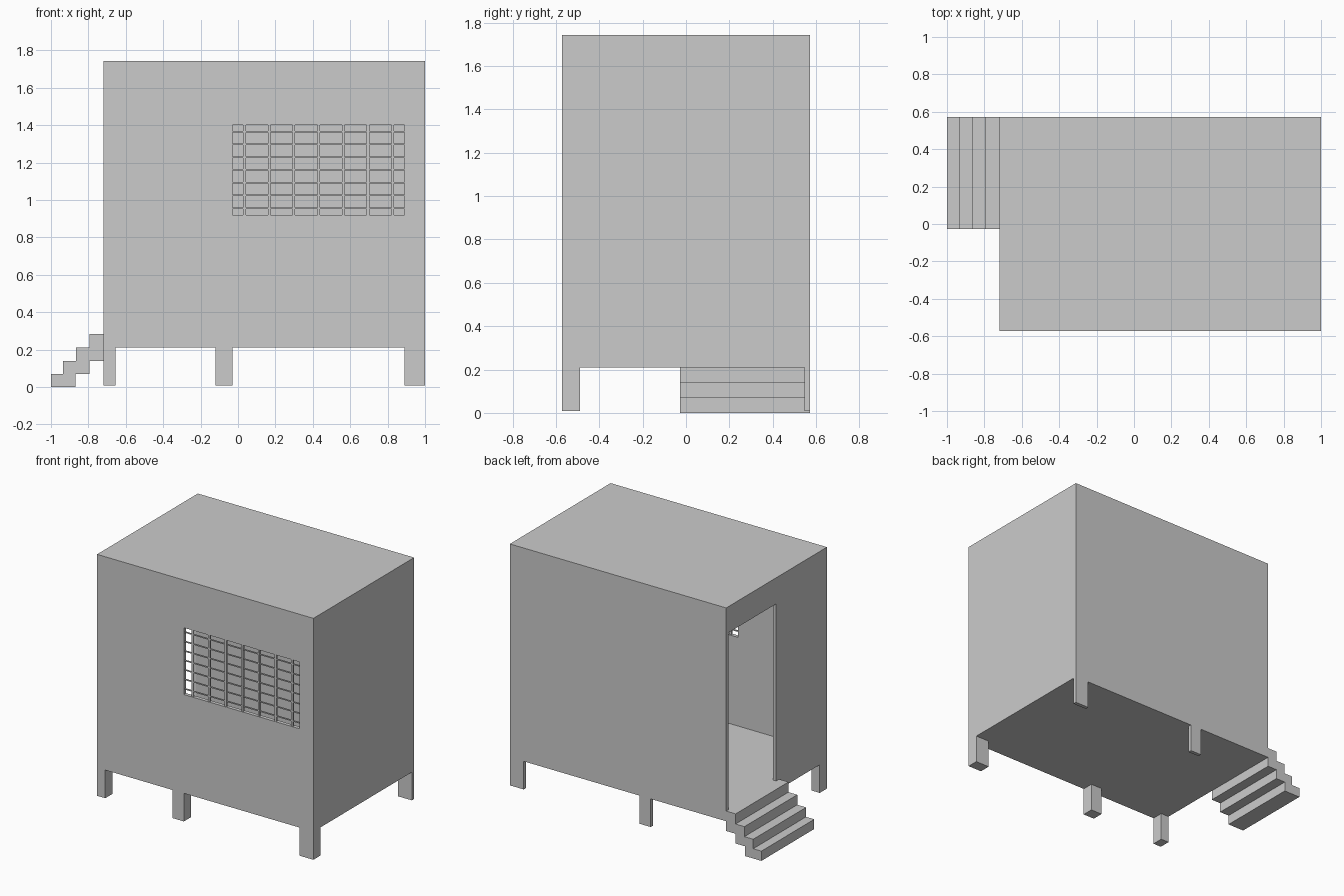
import bpy
import bmesh

if "Cube" in bpy.data.objects:
    bpy.data.objects.remove(bpy.data.objects["Cube"])

X0, X1 = -0.72, 1.0      # cabin extents
Y = 0.572
Z0, Z1 = 0.21, 1.743     # underside and roof
FLOOR, T = 0.283, 0.026  # floor level and wall thickness


def add_box(bm, x, y, z):
    """Add an axis-aligned box from (min, max) pairs."""
    verts = bmesh.ops.create_cube(bm, size=1)["verts"]
    for v in verts:
        v.co = [r[0] if c < 0 else r[1] for c, r in zip(v.co, (x, y, z))]


def finish(name, bm):
    bmesh.ops.recalc_face_normals(bm, faces=bm.faces)
    mesh = bpy.data.meshes.new(name)
    bm.to_mesh(mesh)
    bm.free()
    ob = bpy.data.objects.new(name, mesh)
    bpy.context.collection.objects.link(ob)
    return ob


def box(name, x, y, z):
    bm = bmesh.new()
    add_box(bm, x, y, z)
    return finish(name, bm)


# Cabin shell: solid block with the room, door and window cut out
cabin = box("cabin_shell", (X0, X1), (-Y, Y), (Z0, Z1))
cutters = [
    box("room_cutter", (X0 + T, X1 - T), (-Y + T, Y - T), (FLOOR, Z1 - T)),
    box("door_cutter", (X0 - 0.1, X0 + 0.1), (0.005, Y - T), (FLOOR, 1.555)),
    box("window_cutter", (-0.03, 0.89), (-Y - 0.1, -Y + 0.1), (0.92, 1.40)),
]
bpy.context.view_layer.objects.active = cabin
for cutter in cutters:
    mod = cabin.modifiers.new(cutter.name, "BOOLEAN")
    mod.operation = "DIFFERENCE"
    mod.solver = "EXACT"
    mod.object = cutter
    bpy.ops.object.modifier_apply(modifier=mod.name)
    bpy.data.objects.remove(cutter)

# Window grille: upright and level bars
bm = bmesh.new()
for i in range(7):
    x = 0.035 + i * 0.132
    add_box(bm, (x - 0.007, x + 0.007), (-Y + 0.004, -Y + 0.018), (0.92, 1.40))
for i in range(7):
    z = 0.957 + i * 0.068
    add_box(bm, (-0.03, 0.89), (-Y + 0.008, -Y + 0.015), (z - 0.004, z + 0.004))
finish("window_grille", bm)

# Legs: deep posts in front, thin posts behind (the stairs carry the last corner)
front, back, height = (-Y, -0.49), (Y - T, Y), (0.008, Z0)
left, middle, right = (X0, -0.655), (-0.12, -0.03), (0.89, X1)
box("front_left_leg", left, front, height)
box("front_middle_leg", middle, front, height)
box("front_right_leg", right, front, height)
box("back_middle_leg", middle, back, height)
box("back_right_leg", right, back, height)

# Stairs: stepped side profile pushed along y
profile = [(-1, 0), (-.87, 0), (-.87, .07), (-.795, .07), (-.795, .14),
           (X0, .14), (X0, FLOOR), (-.795, FLOOR), (-.795, .21), (-.865, .21),
           (-.865, .138), (-.935, .138), (-.935, .07), (-1, .07)]
bm = bmesh.new()
side = bm.faces.new([bm.verts.new((x, -0.028, z)) for x, z in profile])
new = bmesh.ops.extrude_face_region(bm, geom=[side], use_keep_orig=True)["geom"]
for v in new:
    if isinstance(v, bmesh.types.BMVert):
        v.co.y = Y
finish("stairs", bm)
